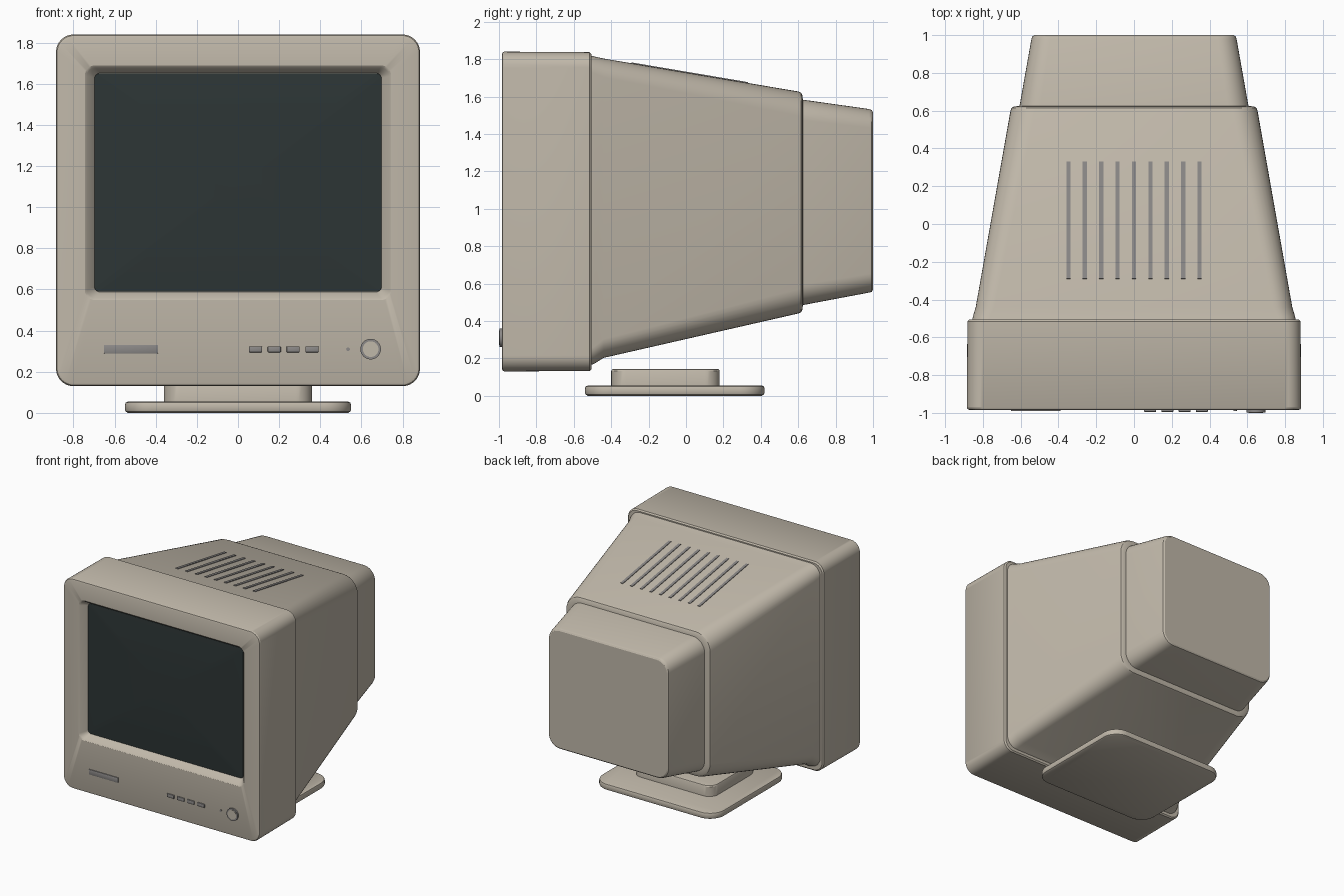
import bpy, bmesh, math
from mathutils import Vector

if "Cube" in bpy.data.objects:
    bpy.data.objects.remove(bpy.data.objects["Cube"])


def material(name, rgb):
    m = bpy.data.materials.new(name)
    m.diffuse_color = (*rgb, 1)
    m.use_nodes = True
    m.node_tree.nodes["Principled BSDF"].inputs["Base Color"].default_value = m.diffuse_color
    return m


BEIGE = material("beige plastic", (0.53, 0.48, 0.40))
GREY = material("grey plastic", (0.26, 0.25, 0.245))
GLASS = material("dark glass", (0.026, 0.036, 0.036))


def finish(name, bm, mat, smooth=True):
    bmesh.ops.recalc_face_normals(bm, faces=bm.faces)
    mesh = bpy.data.meshes.new(name)
    bm.to_mesh(mesh)
    bm.free()
    mesh.materials.append(mat)
    ob = bpy.data.objects.new(name, mesh)
    bpy.context.collection.objects.link(ob)
    if smooth:
        bpy.ops.object.select_all(action='DESELECT')
        ob.select_set(True)
        bpy.context.view_layer.objects.active = ob
        bpy.ops.object.shade_smooth_by_angle(angle=math.radians(30))
    return ob


def outline(u0, u1, v0, v1, r, seg=8):
    """Rounded rectangle as a list of (u, v)."""
    pts = []
    corners = ((u1 - r, v1 - r), (u0 + r, v1 - r), (u0 + r, v0 + r), (u1 - r, v0 + r))
    for k, (cu, cv) in enumerate(corners):
        for i in range(seg + 1):
            a = math.pi / 2 * (k + i / seg)
            pts.append((cu + r * math.cos(a), cv + r * math.sin(a)))
    return pts


def loft(name, sections, mat, axis='y'):
    """Solid through rounded rectangles: (position, half width, low, high, radius)."""
    bm = bmesh.new()
    rings = []
    for p, hw, lo, hi, r in sections:
        rings.append([bm.verts.new((u, p, v) if axis == 'y' else (u, v, p))
                      for u, v in outline(-hw, hw, lo, hi, r)])
    for a, b in zip(rings, rings[1:]):
        for i in range(len(a)):
            j = (i + 1) % len(a)
            bm.faces.new((a[i], a[j], b[j], b[i]))
    bm.faces.new(rings[0])
    bm.faces.new(rings[-1])
    return finish(name, bm, mat)


def box(name, center, size, mat, tilt=0, bevel=0.0):
    bm = bmesh.new()
    bmesh.ops.create_cube(bm, size=1)
    bmesh.ops.scale(bm, vec=Vector(size), verts=bm.verts)
    if bevel:
        bmesh.ops.bevel(bm, geom=bm.edges[:], offset=bevel, segments=2,
                        profile=0.5, affect='EDGES')
    ob = finish(name, bm, mat, smooth=bevel > 0)
    ob.location = center
    ob.rotation_euler.x = tilt
    return ob


def disc(name, x, y, z, r, depth, mat, seg=32):
    bm = bmesh.new()
    bmesh.ops.create_cone(bm, cap_ends=True, segments=seg, radius1=r, radius2=r, depth=depth)
    ob = finish(name, bm, mat)
    ob.location = (x, y, z)
    ob.rotation_euler.x = math.pi / 2
    return ob


FRONT = -0.985

# Front bezel, running round the edge and into the screen recess
loft("front_bezel", [
    (-0.505, 0.872, 0.143, 1.827, 0.075),
    (-0.515, 0.882, 0.133, 1.837, 0.083),
    (-0.972, 0.885, 0.130, 1.840, 0.085),
    (-0.981, 0.880, 0.135, 1.835, 0.082),
    (FRONT, 0.868, 0.147, 1.823, 0.072),
    (FRONT, 0.745, 0.548, 1.690, 0.050),
    (-0.978, 0.734, 0.559, 1.679, 0.042),
    (-0.925, 0.695, 0.588, 1.652, 0.024),
], BEIGE)

# Gently domed screen glass
loft("screen", [
    (-0.915, 0.700, 0.588, 1.652, 0.025),
    (-0.930, 0.698, 0.590, 1.650, 0.025),
    (-0.940, 0.520, 0.725, 1.515, 0.030),
    (-0.946, 0.300, 0.890, 1.350, 0.030),
    (-0.948, 0.120, 1.030, 1.210, 0.030),
], GLASS)

# Tapered main housing with a stepped rear cover
loft("rear_housing", [
    (-0.52, 0.858, 0.160, 1.822, 0.09),
    (-0.49, 0.853, 0.172, 1.814, 0.09),
    (-0.44, 0.838, 0.203, 1.803, 0.10),
    (0.600, 0.654, 0.440, 1.627, 0.13),
    (0.615, 0.648, 0.447, 1.620, 0.13),
    (0.622, 0.635, 0.460, 1.607, 0.12),
    (0.625, 0.606, 0.485, 1.583, 0.11),
    (0.980, 0.543, 0.552, 1.533, 0.10),
    (0.993, 0.539, 0.556, 1.527, 0.10),
    (1.000, 0.528, 0.567, 1.516, 0.09),
], BEIGE)

# Vent strips following the slope of the housing top
slope = (1.627 - 1.803) / 1.04
for i in range(9):
    box(f"vent_{i + 1}", ((i - 4) * 0.0868, 0.02, 1.803 + slope * 0.46),
        (0.022, 0.63, 0.009), GREY, math.atan(slope))

# Stand: flat foot and pedestal block
loft("stand_foot", [
    (0.000, 0.535, -0.525, 0.405, 0.115),
    (0.006, 0.546, -0.536, 0.416, 0.125),
    (0.015, 0.550, -0.540, 0.420, 0.130),
    (0.040, 0.550, -0.540, 0.420, 0.130),
    (0.050, 0.546, -0.536, 0.416, 0.125),
    (0.055, 0.535, -0.525, 0.405, 0.115),
], BEIGE, 'z')
loft("stand_pedestal", [
    (0.050, 0.360, -0.400, 0.180, 0.08),
    (0.133, 0.360, -0.400, 0.180, 0.08),
    (0.141, 0.356, -0.396, 0.176, 0.08),
    (0.144, 0.347, -0.387, 0.167, 0.07),
], BEIGE, 'z')

# Control panel: badge plate, four buttons, indicator and dial
box("badge_plate", (-0.52, FRONT, 0.31), (0.264, 0.012, 0.042), GREY, bevel=0.003)
for i in range(4):
    box(f"button_{i + 1}", (0.085 + i * 0.0915, FRONT, 0.309),
        (0.064, 0.020, 0.029), GREY, bevel=0.004)
disc("indicator", 0.535, FRONT, 0.31, 0.009, 0.010, GREY, 16)
disc("dial_rim", 0.645, FRONT - 0.002, 0.31, 0.050, 0.022, GREY)
disc("dial_cap", 0.645, FRONT - 0.005, 0.31, 0.038, 0.020, BEIGE)
